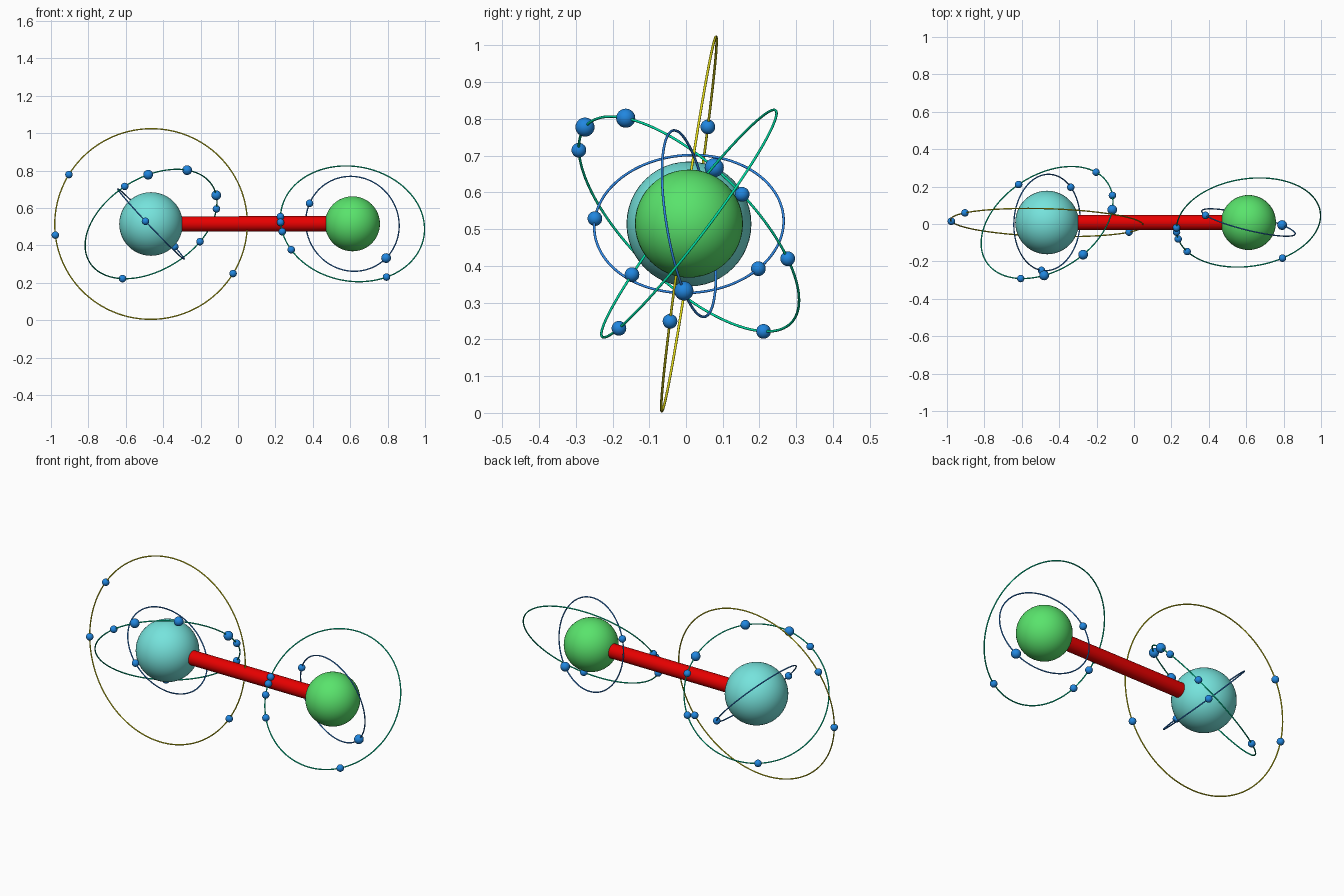
import bpy
import math
from mathutils import Vector

if "Cube" in bpy.data.objects:
    bpy.data.objects.remove(bpy.data.objects["Cube"], do_unlink=True)


def material(name, colour):
    mat = bpy.data.materials.new(name)
    mat.use_nodes = True
    mat.diffuse_color = (*colour, 1)
    mat.node_tree.nodes["Principled BSDF"].inputs["Base Color"].default_value = (*colour, 1)
    return mat


TEAL = material("teal", (0.18, 0.77, 0.72))
GREEN = material("green", (0.1, 0.77, 0.15))
RED = material("red", (0.8, 0.0, 0.0))
BLUE = material("blue", (0.015, 0.24, 0.74))
RING_BLUE = material("ring blue", (0.03, 0.25, 0.8))
RING_GREEN = material("ring green", (0.0, 0.75, 0.38))
RING_YELLOW = material("ring yellow", (0.8, 0.74, 0.01))


def finish(name, mat):
    obj = bpy.context.object
    obj.name = name
    obj.data.materials.append(mat)
    bpy.ops.object.shade_smooth_by_angle(angle=math.radians(40))


def ball(name, centre, radius, mat, segments=48):
    bpy.ops.mesh.primitive_uv_sphere_add(
        segments=segments, ring_count=segments // 2, radius=radius, location=centre)
    finish(name, mat)


def orbit(name, centre, radius, normal, mat, electrons):
    """Thin ring facing along normal, with electrons snapped onto it."""
    axis = Vector(normal).normalized()
    bpy.ops.mesh.primitive_torus_add(
        major_segments=128, minor_segments=12, major_radius=radius,
        minor_radius=0.0035, location=centre,
        rotation=axis.to_track_quat('Z', 'Y').to_euler())
    finish(name, mat)
    for i, (offset, size) in enumerate(electrons):
        way = Vector(offset)
        way = (way - axis * way.dot(axis)).normalized()
        ball(f"{name}_electron_{i + 1}", centre + way * radius, size, BLUE, 24)


SMALL, LARGE = 0.02, 0.026
right_centre = Vector((-0.465, 0.008, 0.514))
left_centre = Vector((0.612, 0.008, 0.515))

# Nuclei
ball("right_nucleus", right_centre, 0.17, TEAL)
ball("left_nucleus", left_centre, 0.147, GREEN)

# Bond rod between the nuclei
span = left_centre - right_centre
bpy.ops.mesh.primitive_cylinder_add(
    vertices=32, radius=0.041, depth=span.length,
    location=(left_centre + right_centre) / 2,
    rotation=span.to_track_quat('Z', 'Y').to_euler())
finish("bond_rod", RED)

# Orbits of the right nucleus
orbit("right_outer_orbit", right_centre, 0.515, (0.03, 1, -0.145), RING_YELLOW, [
    ((-0.44, 0.05, 0.265), SMALL),
    ((-0.51, 0.01, -0.06), SMALL),
    ((0.44, -0.05, -0.266), SMALL)])
orbit("right_middle_orbit", right_centre, 0.387, (-0.413, 0.633, 0.655), RING_GREEN, [
    ((-0.14, -0.3, 0.2), SMALL),
    ((-0.015, -0.28, 0.26), LARGE),
    ((0.2, -0.18, 0.29), LARGE),
    ((0.35, 0.07, 0.155), LARGE),
    ((0.35, 0.144, 0.08), SMALL),
    ((0.26, 0.27, -0.092), SMALL),
    ((-0.15, 0.2, -0.29), SMALL)])
orbit("right_inner_orbit", right_centre, 0.258, (0.728, -0.045, 0.688), RING_BLUE, [
    ((-0.03, -0.26, 0.015), SMALL),
    ((0.13, 0.19, -0.12), SMALL)])

# Orbits of the left nucleus
orbit("left_outer_orbit", left_centre, 0.388, (-0.118, 0.789, -0.603), RING_GREEN, [
    ((-0.39, -0.03, 0.04), SMALL),
    ((-0.39, -0.05, 0.006), SMALL),
    ((-0.38, -0.09, -0.042), SMALL),
    ((-0.33, -0.15, -0.144), SMALL),
    ((0.18, -0.19, -0.28), SMALL)])
orbit("left_inner_orbit", left_centre, 0.257, (0.236, 0.958, 0.16), RING_BLUE, [
    ((-0.23, 0.04, 0.11), SMALL),
    ((0.18, -0.015, -0.184), LARGE)])
